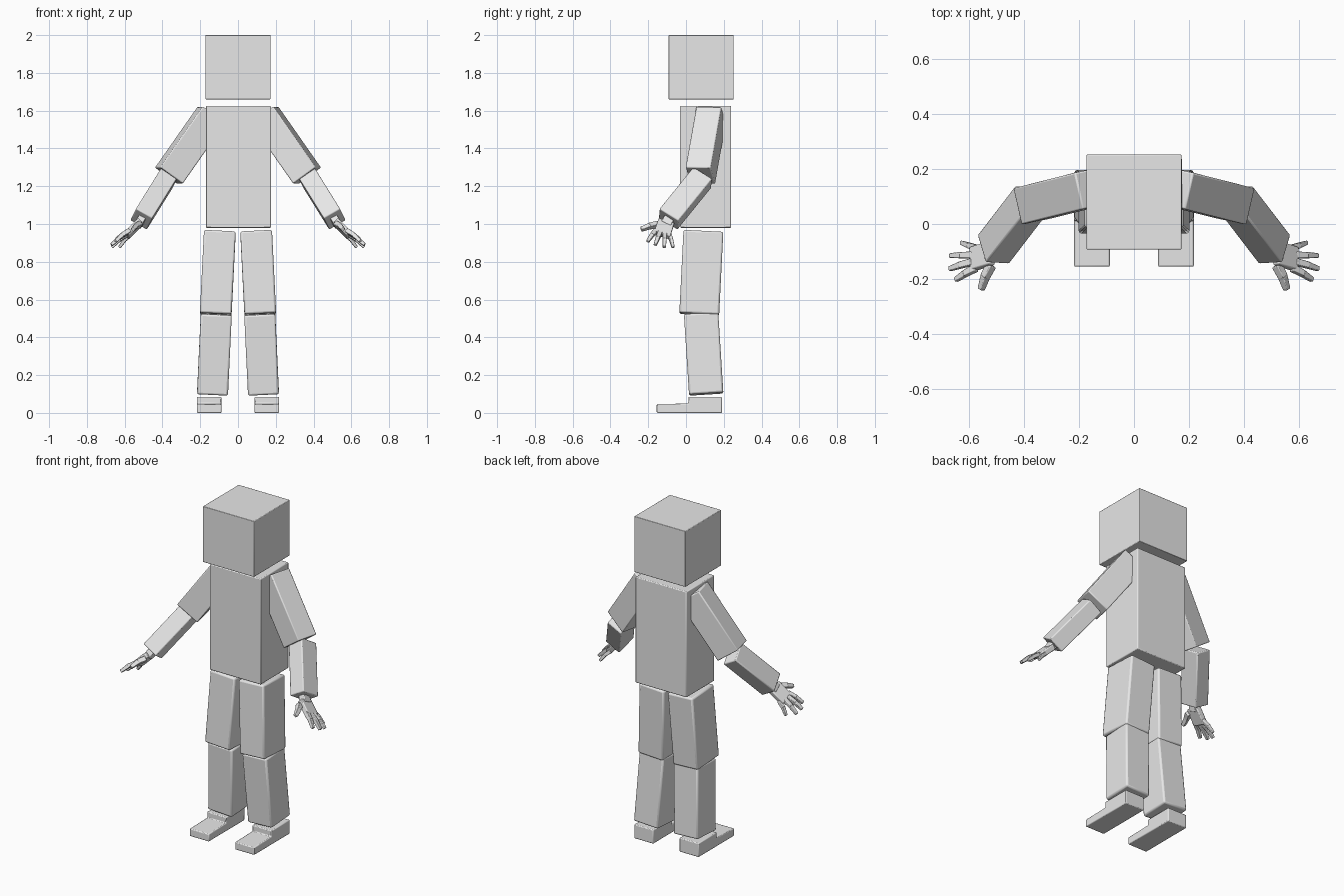
import bpy, bmesh
from mathutils import Vector, Matrix

if "Cube" in bpy.data.objects:
    bpy.data.objects.remove(bpy.data.objects["Cube"])

grey = bpy.data.materials.new("light_grey")
grey.diffuse_color = (0.8, 0.8, 0.8, 1)
grey.use_nodes = True
grey.node_tree.nodes["Principled BSDF"].inputs["Base Color"].default_value = grey.diffuse_color


def finish(name, bm, bevel):
    """Turn a bmesh into a softly bevelled grey object."""
    bmesh.ops.recalc_face_normals(bm, faces=bm.faces)
    mesh = bpy.data.meshes.new(name)
    bm.to_mesh(mesh)
    bm.free()
    mesh.materials.append(grey)
    obj = bpy.data.objects.new(name, mesh)
    bpy.context.collection.objects.link(obj)
    mod = obj.modifiers.new("soft_edges", "BEVEL")
    mod.width = bevel
    mod.segments = 2
    bpy.ops.object.select_all(action="DESELECT")
    obj.select_set(True)
    bpy.context.view_layer.objects.active = obj
    bpy.ops.object.shade_smooth_by_angle()
    return obj


def limb(name, start, end, across, width, depth, bevel=0.006, taper=1.0, side=1):
    """Box running from start to end; 'across' is its width direction."""
    start, end = Vector(start), Vector(end)
    axis = end - start
    z = axis.normalized()
    x = Vector(across)
    x = (x - z * x.dot(z)).normalized()
    y = z.cross(x)
    bm = bmesh.new()
    bmesh.ops.create_cube(bm, size=1)
    for v in bm.verts:
        k = taper if v.co.z > 0 else 1
        p = ((start + end) / 2 + x * v.co.x * width * k
             + y * v.co.y * depth * k + axis * v.co.z)
        v.co = Vector((p.x * side, p.y, p.z))
    return finish(name, bm, bevel)


# Head and torso
limb("head", (0, 0.08, 1.66), (0, 0.08, 2.0), (1, 0, 0), 0.345, 0.345, 0.003)
limb("torso", (0.002, 0.104, 0.98), (0.002, 0.104, 1.625), (1, 0, 0), 0.345, 0.27, 0.005)

# Fingers: name, knuckle, tip, width
FINGERS = [
    ("little_finger", (0.568, -0.088, 0.943), (0.628, -0.068, 0.876), 0.022),
    ("ring_finger", (0.585, -0.113, 0.945), (0.668, -0.115, 0.878), 0.024),
    ("middle_finger", (0.588, -0.138, 0.953), (0.670, -0.163, 0.890), 0.025),
    ("index_finger", (0.575, -0.160, 0.965), (0.648, -0.203, 0.908), 0.025),
    ("thumb", (0.520, -0.150, 0.998), (0.556, -0.238, 0.972), 0.030),
]
OUTWARD = Vector((0.75, 0.08, 0.6)).normalized()   # back of the hand
PALM_ACROSS = (0.06, 0.86, -0.3)

for label, s in (("left", 1), ("right", -1)):
    # Legs
    limb(label + "_thigh", (0.096, 0.092, 0.96), (0.118, 0.07, 0.522),
         (1, 0, 0), 0.168, 0.211, 0.01, side=s)
    limb(label + "_shin", (0.115, 0.08, 0.525), (0.135, 0.107, 0.1),
         (1, 0, 0), 0.164, 0.182, 0.01, side=s)

    # Foot: stepped side profile pushed across the width
    profile = [(0.19, 0.0), (0.19, 0.085), (0.012, 0.085),
               (0.012, 0.05), (-0.155, 0.046), (-0.155, 0.0)]
    bm = bmesh.new()
    face = bm.faces.new([bm.verts.new((s * 0.088, y, z)) for y, z in profile])
    out = bmesh.ops.extrude_face_region(bm, geom=[face])
    bmesh.ops.translate(bm, vec=(s * 0.13, 0, 0),
                        verts=[g for g in out["geom"] if isinstance(g, bmesh.types.BMVert)])
    finish(label + "_foot", bm, 0.005)

    # Arm
    limb(label + "_upper_arm", (0.141, 0.133, 1.578), (0.366, 0.076, 1.256),
         (0.028, 0.133, 0), 0.136, 0.15, side=s)
    limb(label + "_forearm", (0.374, 0.087, 1.247), (0.512, -0.093, 1.025),
         (0.238, 0.836, -0.5), 0.122, 0.1, side=s)

    # Hand
    limb(label + "_wrist", (0.505, -0.085, 1.035), (0.530, -0.108, 0.995),
         PALM_ACROSS, 0.055, 0.04, 0.004, side=s)
    limb(label + "_palm", (0.518, -0.105, 1.01), (0.588, -0.128, 0.94),
         PALM_ACROSS, 0.088, 0.032, 0.005, side=s)
    for name, base, tip, w in FINGERS:
        base, tip = Vector(base), Vector(tip)
        mid = base.lerp(tip, 0.5) + OUTWARD * 0.006
        across = OUTWARD.cross(tip - base)
        limb(f"{label}_{name}_base", base, mid, across, w, w, 0.003, 0.92, s)
        limb(f"{label}_{name}_tip", mid.lerp(base, 0.08), tip, across,
             w * 0.92, w * 0.92, 0.003, 0.75, s)
